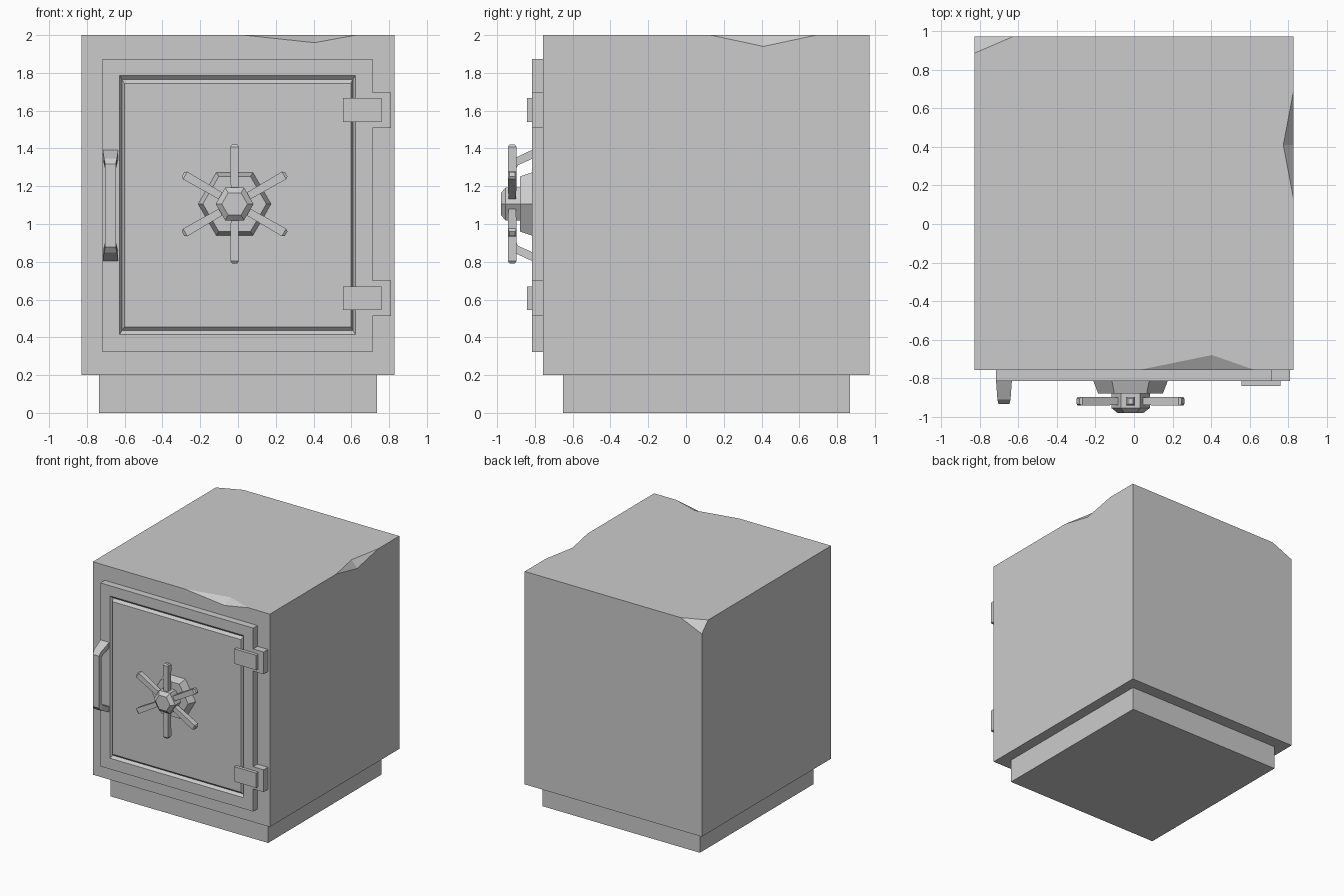
import bpy, bmesh
from math import sin, cos, pi, radians
from mathutils import Matrix, Vector

if "Cube" in bpy.data.objects:
    bpy.data.objects.remove(bpy.data.objects["Cube"])


def make(name, verts, faces):
    bm = bmesh.new()
    vs = [bm.verts.new(v) for v in verts]
    for f in faces:
        bm.faces.new([vs[i] for i in f])
    bmesh.ops.recalc_face_normals(bm, faces=bm.faces[:])
    me = bpy.data.meshes.new(name)
    bm.to_mesh(me)
    bm.free()
    ob = bpy.data.objects.new(name, me)
    bpy.context.collection.objects.link(ob)
    return ob


def loft(name, rings):
    """Join equal-sized rings of points with quads and cap both ends."""
    n = len(rings[0])
    verts = [p for r in rings for p in r]
    faces = [list(range(n)), list(range(len(verts) - n, len(verts)))]
    for k in range(len(rings) - 1):
        for i in range(n):
            j = (i + 1) % n
            faces.append([k * n + i, k * n + j, (k + 1) * n + j, (k + 1) * n + i])
    return make(name, verts, faces)


def rect(x0, x1, z0, z1, y):
    return [(x0, y, z0), (x1, y, z0), (x1, y, z1), (x0, y, z1)]


def box(name, x0, x1, y0, y1, z0, z1):
    return loft(name, [rect(x0, x1, z0, z1, y0), rect(x0, x1, z0, z1, y1)])


# Plinth
box("plinth", -.737, .737, -.65, .867, 0, .2)

# Safe body with chipped top edges and one broken corner
X, F, B, T = .828, -.757, .972, 2
P = dict(A=(-X, F, .2), B=(X, F, .2), C=(X, B, .2), D=(-X, B, .2),
         a=(-X, F, T), b=(X, F, T), c=(X, B, T),
         f1=(.03, F, T), fi=(.405, -.68, T), f2=(.625, F, T), fd=(.405, F, 1.96),
         r1=(X, .13, T), ri=(.775, .41, T), r2=(X, .69, T), rd=(X, .41, 1.94),
         k1=(-.63, B, T), k2=(-X, .887, T), kd=(-X, B, 1.915))
keys = list(P)
polys = ["A B C D", "A B b f2 fd f1 a", "B C c r2 rd r1 b", "C D kd k1 c",
         "D A a k2 kd", "a f1 fi f2 b r1 ri r2 c k1 k2",
         "f1 fd fi", "fd f2 fi", "r1 rd ri", "rd r2 ri", "k1 kd k2"]
make("safe_body", list(P.values()), [[keys.index(k) for k in p.split()] for p in polys])

# Door slab with a V groove around the panel
D = -.815
loft("door", [rect(-.717, .713, .322, 1.873, F),
              rect(-.717, .713, .322, 1.873, D),
              rect(-.627, .622, .415, 1.787, D),
              rect(-.614, .609, .435, 1.766, D + .02),
              rect(-.602, .597, .455, 1.745, D)])

# Hinges: a lug beside the door and a plate over it
for tag, z in (("upper", 1.603), ("lower", .607)):
    box(f"{tag}_hinge_lug", .713, .81, D, F, z - .094, z + .094)
    box(f"{tag}_hinge_plate", .557, .76, -.842, D, z - .063, z + .063)

# Pull handle: half path mirrored about its middle height
half = [(.041, (D, 1.392), (D, 1.345)),
        (.034, (-.912, 1.347), (-.888, 1.312)),
        (.028, (-.935, 1.318), (-.902, 1.29))]
mid = 1.098
path = half + [(w, (o[0], 2 * mid - o[1]), (i[0], 2 * mid - i[1])) for w, o, i in reversed(half)]
hx = -.675
loft("pull_handle", [[(hx - w, *o), (hx + w, *o), (hx + w, *i), (hx - w, *i)]
                     for w, o, i in path])

# Hand wheel: hexagonal flange, hub and six spokes
WX, WZ = -.018, 1.106


def hexagon(r, y):
    return [(WX + r * cos(k * pi / 3), y, WZ + r * sin(k * pi / 3)) for k in range(6)]


loft("wheel_flange", [hexagon(.193, D), hexagon(.168, -.88)])
loft("wheel_hub", [hexagon(.1, -.87), hexagon(.1, -.955), hexagon(.068, -.98)])
for k in range(6):
    turn = Matrix.Rotation(radians(60 * k), 3, 'Y')
    rings = []
    for h, z in ((.02, .07), (.023, .302), (.014, .315)):
        rings.append([turn @ Vector((sx * h, sy * h, z)) + Vector((WX, -.92, WZ))
                      for sx, sy in ((-1, -1), (1, -1), (1, 1), (-1, 1))])
    loft(f"wheel_spoke_{k + 1}", rings)
